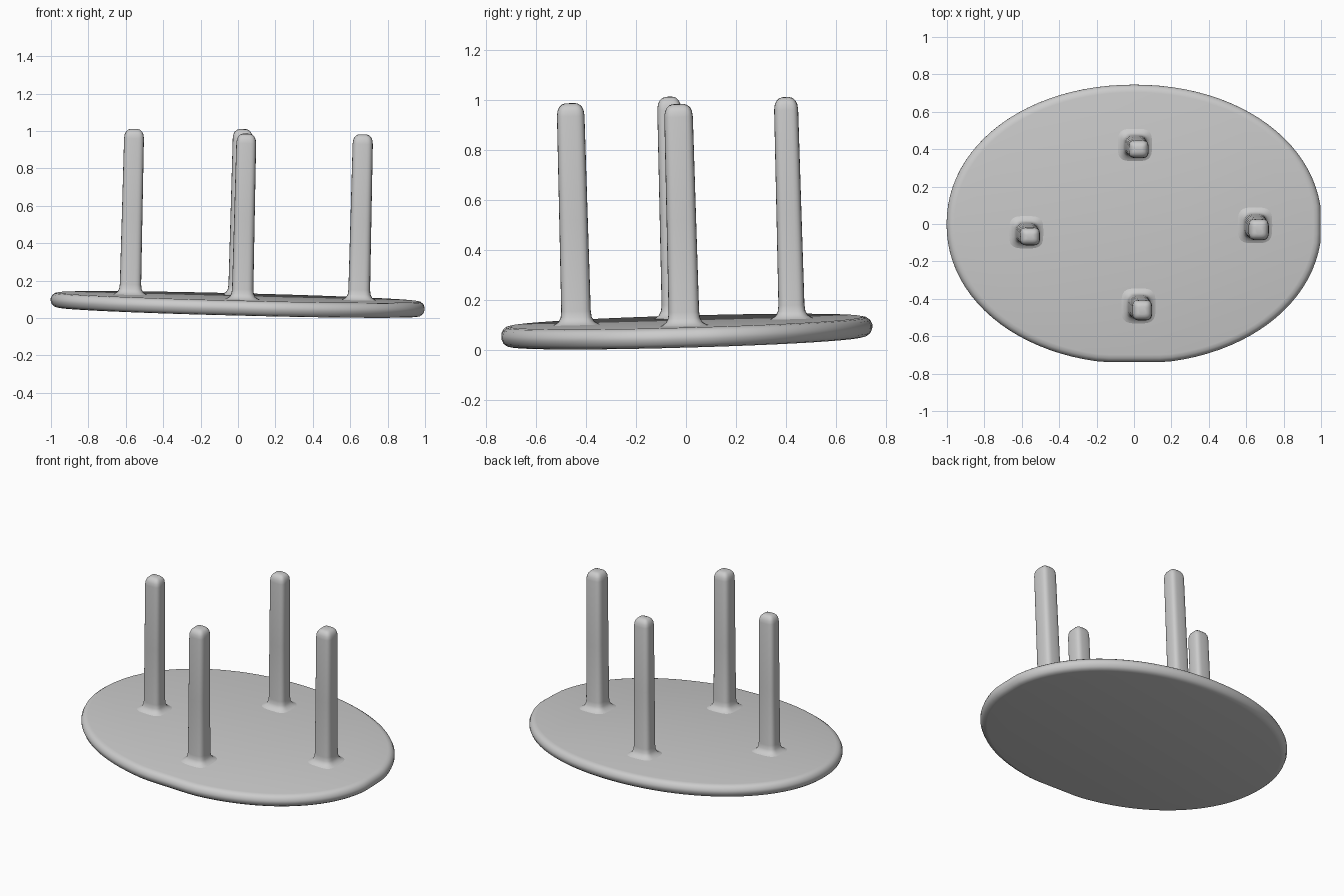
import bpy, bmesh, math
from mathutils import Matrix

if "Cube" in bpy.data.objects:
    bpy.data.objects.remove(bpy.data.objects["Cube"])

# Slight lean shared by the board and its pegs
LEAN = Matrix(((1, 0, 0.024, 0), (0, 1, -0.027, 0), (-0.025, 0.028, 1, 0.033), (0, 0, 0, 1)))

grey = bpy.data.materials.new("grey")
grey.diffuse_color = (0.6, 0.6, 0.6, 1)
grey.use_nodes = True
grey.node_tree.nodes["Principled BSDF"].inputs["Base Color"].default_value = grey.diffuse_color


def outline(rx, ry, power, count):
    """Points of a rounded outline between an ellipse and a box."""
    pts = []
    for i in range(count):
        a = 2 * math.pi * i / count
        c, s = math.cos(a), math.sin(a)
        pts.append((rx * math.copysign(abs(c) ** (2 / power), c),
                    ry * math.copysign(abs(s) ** (2 / power), s)))
    return pts


def loft(name, rings):
    """Skin a stack of (points, z) rings and cap both ends."""
    bm = bmesh.new()
    loops = [[bm.verts.new((x, y, z)) for x, y in pts] for pts, z in rings]
    n = len(loops[0])
    for lo, hi in zip(loops, loops[1:]):
        for i in range(n):
            j = (i + 1) % n
            bm.faces.new((lo[i], lo[j], hi[j], hi[i]))
    bm.faces.new(loops[0][::-1])
    bm.faces.new(loops[-1])
    bm.transform(LEAN)
    mesh = bpy.data.meshes.new(name)
    bm.to_mesh(mesh)
    bm.free()
    mesh.materials.append(grey)
    obj = bpy.data.objects.new(name, mesh)
    bpy.context.collection.objects.link(obj)
    bpy.context.view_layer.objects.active = obj
    obj.select_set(True)
    bpy.ops.object.shade_smooth_by_angle(angle=math.radians(40))
    obj.select_set(False)


# Oval board with a rounded rim, trimmed slightly flat at the front and right
rim = [(0.040, 0.0), (0.022, 0.004), (0.008, 0.015), (0.0, 0.035),
       (0.0, 0.048), (0.008, 0.066), (0.022, 0.076), (0.040, 0.080)]
board = []
for inset, z in rim:
    pts = outline(1.003 - inset, 0.746 - inset, 2.06, 96)
    board.append(([(min(x, 0.997 - inset), max(y, -0.737 - inset * -1)) for x, y in pts], z))
loft("board", board)

# Upright pegs: name, x, y, half width, half depth
pegs = [("left_peg", -0.578, -0.042, 0.055, 0.050),
        ("right_peg", 0.645, -0.005, 0.056, 0.059),
        ("front_peg", 0.022, -0.436, 0.055, 0.057),
        ("back_peg", 0.003, 0.425, 0.055, 0.050)]
# Peg profile: outward offset and height, flared at the foot, domed at the top
profile = [(0.045, 0.076), (0.030, 0.083), (0.014, 0.093), (0.005, 0.110), (0.002, 0.135),
           (0.0, 0.5), (-0.002, 0.915), (-0.005, 0.936), (-0.012, 0.951),
           (-0.023, 0.961), (-0.036, 0.965)]
for name, px, py, hx, hy in pegs:
    rings = []
    for off, z in profile:
        pts = outline(hx + off, hy + off, 3.6, 32)
        rings.append(([(px + x, py + y) for x, y in pts], z))
    loft(name, rings)
